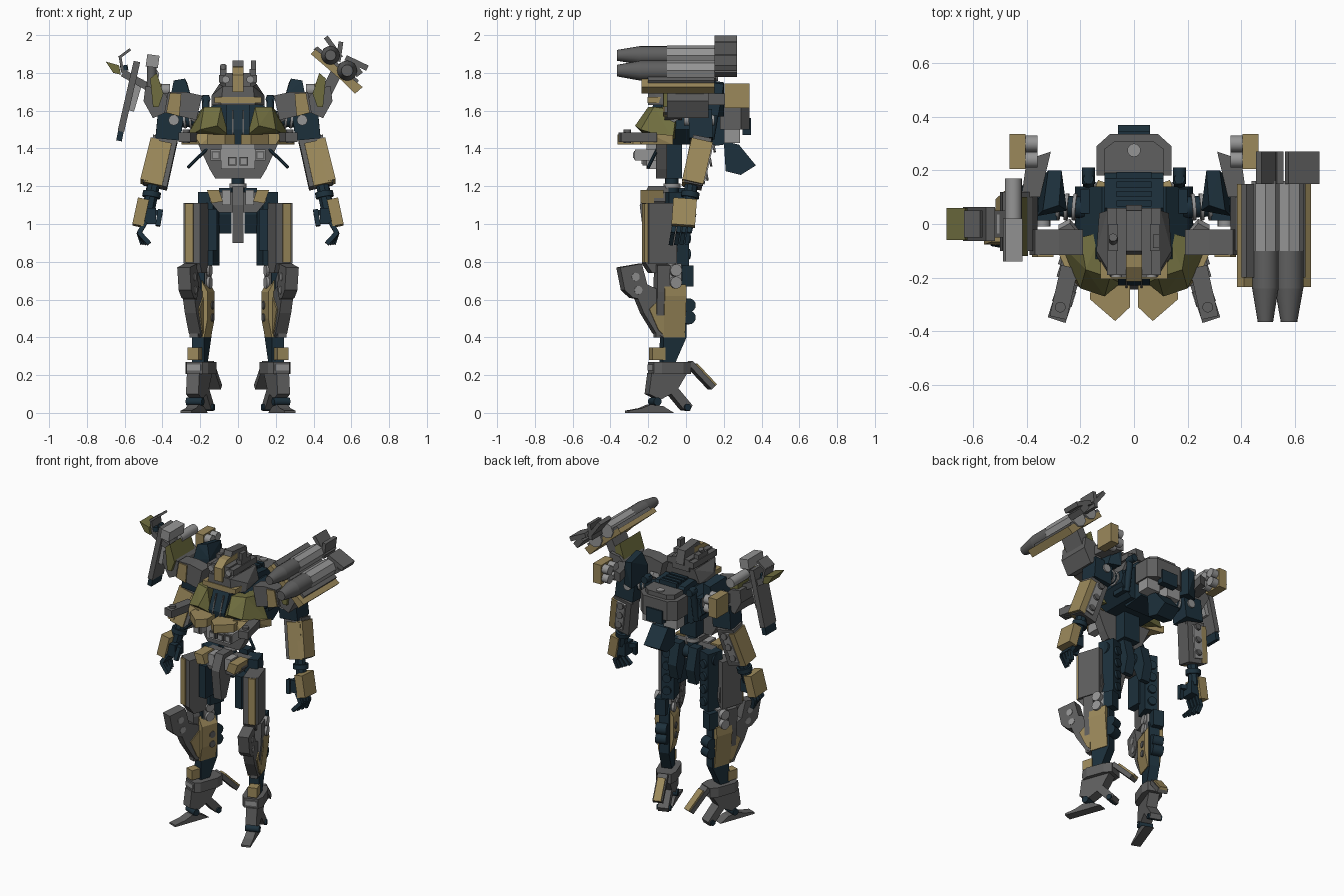
import bpy, bmesh
from math import radians
from mathutils import Vector, Matrix

COL = dict(grey=(.115, .115, .115), light=(.3, .3, .3), dark=(.012, .03, .045),
           tan=(.33, .25, .105), olive=(.16, .155, .05))
MATS = {}
for k, c in COL.items():
    MATS[k] = bpy.data.materials.new(k)
    MATS[k].diffuse_color = (*c, 1)

def part(name, mat, bm, m=1, rot=None, smooth=False):
    if rot:
        bmesh.ops.rotate(bm, verts=bm.verts, cent=rot[0], matrix=Matrix.Rotation(radians(rot[2]), 3, rot[1]))
    bmesh.ops.recalc_face_normals(bm, faces=bm.faces)
    me = bpy.data.meshes.new(name)
    bm.to_mesh(me)
    bm.free()
    if smooth:
        me.shade_smooth()
        me.set_sharp_from_angle(angle=radians(40))
    me.materials.append(MATS[mat])
    ob = bpy.data.objects.new(name, me)
    bpy.context.collection.objects.link(ob)
    if m:
        ob.modifiers.new("mirror", 'MIRROR')
    return ob

def prism(name, mat, axis, prof, a, b, m=1, rot=None):
    place = {'x': lambda u, v, t: (t, u, v), 'y': lambda u, v, t: (u, t, v), 'z': lambda u, v, t: (u, v, t)}[axis]
    bm = bmesh.new()
    lo = [bm.verts.new(place(u, v, a)) for u, v in prof]
    hi = [bm.verts.new(place(u, v, b)) for u, v in prof]
    bm.faces.new(lo)
    bm.faces.new(hi[::-1])
    for i in range(len(prof)):
        j = (i + 1) % len(prof)
        bm.faces.new((lo[i], lo[j], hi[j], hi[i]))
    return part(name, mat, bm, m, rot)

def box(name, mat, x0, x1, y0, y1, z0, z1, m=1, rot=None):
    return prism(name, mat, 'z', [(x0, y0), (x1, y0), (x1, y1), (x0, y1)], z0, z1, m, rot)

def beam(name, mat, p, q, w, d, m=1, hint=(1, 0, 0), rot=None):
    p, q = Vector(p), Vector(q)
    z = (q - p).normalized()
    x = Vector(hint)
    x = (x - z * x.dot(z)).normalized()
    R = Matrix((x, z.cross(x), z)).transposed().to_4x4()
    bm = bmesh.new()
    bmesh.ops.create_cube(bm, size=1, matrix=Matrix.Translation((p + q) / 2) @ R @ Matrix.Diagonal((w, d, (q - p).length, 1)))
    return part(name, mat, bm, m, rot)

def cyl(name, mat, p, q, r, r2=None, n=16, m=1, rot=None):
    p, q = Vector(p), Vector(q)
    bm = bmesh.new()
    bmesh.ops.create_cone(bm, cap_ends=True, segments=n, radius1=r, radius2=r if r2 is None else r2, depth=(q - p).length,
                          matrix=Matrix.Translation((p + q) / 2) @ (q - p).to_track_quat('Z', 'Y').to_matrix().to_4x4())
    return part(name, mat, bm, m, rot, n > 10)

def hull(name, mat, pts, m=1):
    bm = bmesh.new()
    bmesh.ops.convex_hull(bm, input=[bm.verts.new(p) for p in pts])
    bmesh.ops.dissolve_limit(bm, angle_limit=.02, verts=bm.verts, edges=bm.edges)
    return part(name, mat, bm, m)

# Feet, turned outward
Y = ((.2, -.09, 0), 'Z', 20)
prism("foot_sole", 'grey', 'x', [(-.325, 0), (-.325, .012), (-.25, .025), (-.2, .045), (-.13, .035), (-.07, 0)], .165, .225, rot=Y)
prism("foot_body", 'grey', 'x', [(-.2, .21), (-.215, .1), (-.15, .07), (-.09, .1), (-.02, .02), (.015, .01), (.03, .04), (-.05, .13), (.0, .21)], .165, .235, rot=Y)
cyl("toe_hinge", 'dark', (.155, -.17, .06), (.245, -.17, .06), .022, rot=Y)
cyl("heel_pin", 'dark', (.155, -.0, .03), (.245, -.0, .03), .018, rot=Y)
beam("heel_plate", 'grey', (.2, .02, .265), (.2, .15, .135), .065, .03, rot=Y)
beam("heel_plate_pad", 'tan', (.2, .055, .255), (.2, .165, .145), .05, .018, rot=Y)
prism("ankle_block", 'grey', 'z', [(.15, -.19), (.24, -.19), (.26, -.15), (.26, -.03), (.24, .02), (.15, .02), (.13, -.03), (.13, -.16)], .205, .27, rot=Y)
box("ankle_front_plate", 'light', .16, .235, -.197, -.18, .225, .255, rot=Y)

# Shins and knees, turned outward
L = ((.21, -.1, 0), 'Z', 18)
prism("shin_core", 'dark', 'x', [(-.13, .27), (-.06, .27), (0, .4), (0, .67), (-.05, .76), (-.12, .76)], .17, .235, rot=L)
box("shin_low_block", 'tan', .18, .24, -.19, -.12, .28, .345, rot=L)
prism("shin_outer_panel", 'tan', 'y', [(.2, .4), (.24, .4), (.265, .62), (.26, .68), (.21, .68)], -.13, -.01, rot=L)
prism("shin_outer_armour", 'grey', 'y', [(.19, .4), (.235, .4), (.26, .64), (.265, .78), (.22, .79), (.19, .7)], -.17, -.1, rot=L)
prism("shin_inner_panel", 'tan', 'y', [(.18, .4), (.165, .4), (.145, .5), (.145, .64), (.18, .7)], -.14, -.02, rot=L)
prism("shin_front_ridge", 'grey', 'x', [(-.13, .4), (-.17, .42), (-.24, .53), (-.27, .6), (-.22, .68), (-.13, .64)], .175, .24, rot=L)
prism("shin_side_wedge", 'tan', 'x', [(-.13, .41), (-.16, .44), (-.21, .55), (-.13, .62)], .168, .247, rot=L)
prism("knee_guard", 'grey', 'x', [(-.37, .77), (-.25, .79), (-.215, .66), (-.25, .6), (-.3, .61), (-.345, .65)], .17, .24, rot=L)
for i, (y, z) in enumerate([(-.285, .72), (-.27, .65)]):
    cyl(f"knee_guard_hole_{i}", 'light', (.167, y, z), (.243, y, z), .022, rot=L)
box("knee_joint", 'light', .165, .245, -.11, -.03, .66, .79, rot=L)
for i, z in enumerate((.69, .755)):
    cyl(f"knee_disc_{i}", 'light', (.15, -.07, z), (.275, -.07, z), .032, rot=L)
box("knee_back_block", 'dark', .18, .25, -.03, .035, .67, .78, rot=L)
for i, z in enumerate((.505, .57)):
    cyl(f"calf_roller_{i}", 'dark', (.175, .012, z), (.245, .012, z), .036, rot=L)
    cyl(f"knee_inner_stud_{i}", 'grey', (.14, -.06, z), (.16, -.06, z), .022, rot=L)

# Thighs, turned outward
T = ((.215, -.13, 0), 'Z', 18)
prism("thigh_armour", 'grey', 'x', [(-.225, .79), (-.225, 1.11), (-.06, 1.11), (-.06, .95), (-.05, .86), (-.08, .74), (-.19, .74)], .17, .245, rot=T)
box("thigh_outer_plate", 'grey', .245, .265, -.215, -.06, .79, 1.11, rot=T)
box("thigh_front_strip", 'tan', .205, .25, -.235, -.19, .795, 1.108, rot=T)
box("thigh_core", 'dark', .14, .225, -.09, .02, .78, 1.17, rot=T)
box("thigh_inner_block", 'dark', .11, .16, -.19, -.09, .86, 1.08)
for i in range(4):
    cyl(f"thigh_back_stud_{i}", 'dark', (.185, .015, .84 + .085 * i), (.185, .035, .84 + .085 * i), .028, rot=T)

# Hips
prism("pelvis", 'grey', 'y', [(-.1, 1.06), (.1, 1.06), (.15, 1.12), (.15, 1.17), (-.15, 1.17), (-.15, 1.12)], -.17, -.06, m=0)
prism("hip_wedge", 'tan', 'y', [(.08, 1.12), (.14, 1.11), (.165, 1.18), (.1, 1.18)], -.24, -.12)
box("hip_light_plate", 'light', .04, .085, -.2, -.12, 1.1, 1.18)
prism("crotch_plate", 'grey', 'x', [(-.2, 1.2), (-.245, 1.1), (-.22, .9), (-.17, .9), (-.1, 1.08), (-.08, 1.2)], -.03, .03, m=0)
cyl("hip_axle", 'dark', (-.2, -.05, 1.12), (.2, -.05, 1.12), .04, m=0)
prism("rear_skirt", 'dark', 'x', [(-.04, 1.19), (.02, 1.19), (.055, 1.05), (.03, .95), (.0, .95), (-.04, 1.05)], .035, .1)
cyl("waist_column", 'dark', (0, -.075, 1.15), (0, -.075, 1.3), .035, m=0)
cyl("waist_ring", 'light', (0, -.075, 1.19), (0, -.075, 1.215), .045, m=0)

# Abdomen
prism("abdomen_armour", 'grey', 'y', [(-.12, 1.24), (.12, 1.24), (.15, 1.29), (.21, 1.42), (-.21, 1.42), (-.15, 1.29)], -.16, -.1, m=0)
box("abdomen_spine", 'dark', -.06, .06, -.13, -.02, 1.24, 1.48, 0)
box("abdomen_front", 'light', -.09, .09, -.21, -.14, 1.29, 1.42, 0)
box("abdomen_side_vent", 'light', .09, .145, -.27, -.15, 1.335, 1.395)
for i, x in enumerate((.03, .118)):
    box(f"abdomen_vent_frame_{i}", 'grey', x - .022, x + .022, -.23 - .045 * i, -.2, 1.31 + .032 * i, 1.354 + .032 * i)
    box(f"abdomen_vent_face_{i}", 'light', x - .015, x + .015, -.235 - .045 * i, -.2, 1.317 + .032 * i, 1.347 + .032 * i)
cyl("side_strut", 'dark', (.14, -.14, 1.42), (.265, -.2, 1.3), .009, n=8)

# Chest
prism("chest_core", 'dark', 'y', [(-.14, 1.42), (.14, 1.42), (.22, 1.5), (.2, 1.57), (.12, 1.64), (-.12, 1.64), (-.2, 1.57), (-.22, 1.5)], -.13, .14, m=0)
prism("chest_centre", 'dark', 'x', [(-.22, 1.42), (-.23, 1.5), (-.17, 1.64), (-.05, 1.64), (-.05, 1.42)], -.06, .06, m=0)
beam("chest_groove", 'grey', (.028, -.23, 1.47), (.028, -.19, 1.6), .008, .02)
hull("chest_plate", 'olive', [(.05, -.22, 1.47), (.11, -.27, 1.52), (.2, -.24, 1.5), (.28, -.07, 1.45), (.1, -.05, 1.45),
     (.09, -.2, 1.62), (.18, -.17, 1.62), (.2, -.05, 1.6), (.12, -.03, 1.62)])
prism("chest_lower_flap", 'tan', 'z', [(.015, -.2), (.16, -.22), (.165, -.28), (.07, -.362), (.015, -.31)], 1.42, 1.475)
hull("chest_side_flap", 'tan', [(.13, -.24, 1.42), (.2, -.24, 1.42), (.13, -.24, 1.48), (.24, -.2, 1.48), (.3, -.07, 1.42), (.3, -.07, 1.47), (.15, -.1, 1.42)])
beam("chest_fin", 'grey', (.24, -.16, 1.46), (.283, -.35, 1.46), .065, .05)
cyl("chest_fin_pin", 'grey', (.275, -.31, 1.43), (.275, -.31, 1.5), .02)
beam("chest_rib", 'light', (.18, -.1, 1.53), (.26, -.0, 1.6), .05, .03)

# Head
cyl("neck", 'dark', (0, -.05, 1.58), (0, -.05, 1.72), .06, m=0)
hull("jaw_armour", 'grey', [(s * x, y, z) for s in (-1, 1) for x, y, z in
     [(.09, -.2, 1.63), (.14, -.12, 1.63), (.13, .04, 1.65), (.14, -.1, 1.68), (.08, -.2, 1.73), (.1, .05, 1.74)]], 0)
box("jaw_strip", 'tan', -.125, .125, -.205, -.12, 1.64, 1.672, 0)
box("face_block", 'grey', -.065, .065, -.19, .06, 1.72, 1.8, 0)
prism("head_crest", 'tan', 'x', [(-.215, 1.7), (-.215, 1.79), (-.16, 1.83), (-.05, 1.84), (-.05, 1.7)], -.03, .03, m=0)
prism("head_rear_crest", 'grey', 'x', [(-.13, 1.8), (-.1, 1.865), (.05, 1.85), (.07, 1.76), (.0, 1.74)], -.029, .029, m=0)
box("head_side_plate", 'grey', .05, .1, -.19, .06, 1.75, 1.79)
box("ear_block", 'grey', .06, .095, -.1, 0, 1.74, 1.82)
cyl("eye", 'light', (.065, -.2, 1.765), (.065, -.17, 1.765), .02)
cyl("ear_antenna", 'grey', (-.078, -.08, 1.78), (-.078, -.05, 1.84), .016, m=0)
box("tall_antenna", 'grey', .07, .095, -.09, -.04, 1.76, 1.865, 0)

# Back and backpack
prism("upper_back", 'dark', 'x', [(.0, 1.62), (.06, 1.68), (.17, 1.67), (.22, 1.6), (.2, 1.42), (.05, 1.4)], -.11, .11, m=0)
for i in range(4):
    box(f"back_rib_{i}", 'dark', -.065, .065, .065 + .035 * i, .088 + .035 * i, 1.66, 1.69, 0)
prism("backpack", 'grey', 'z', [(-.14, .18), (.14, .18), (.14, .29), (.09, .335), (-.09, .335), (-.14, .29)], 1.5, 1.63, m=0)
prism("backpack_top", 'grey', 'z', [(-.11, .19), (.11, .19), (.11, .28), (.07, .31), (-.07, .31), (-.11, .28)], 1.63, 1.66, m=0)
cyl("backpack_hatch", 'light', (0, .275, 1.65), (0, .275, 1.668), .025, m=0)
box("backpack_latch", 'dark', -.06, .06, .3, .345, 1.47, 1.56, 0)
box("backpack_lower", 'light', .03, .13, .2, .285, 1.43, 1.52)
prism("tail_thruster", 'dark', 'x', [(.2, 1.44), (.28, 1.42), (.37, 1.31), (.29, 1.26), (.21, 1.28)], -.06, .06, m=0)
cyl("back_pipe", 'dark', (.17, .13, 1.45), (.17, .17, 1.68), .02)
cyl("back_pipe_cap", 'dark', (.17, .15, 1.66), (.17, .21, 1.66), .024)
box("back_side_block", 'dark', .1, .2, .04, .13, 1.45, 1.6)

# Shoulders
prism("shoulder_block", 'grey', 'y', [(.19, 1.68), (.22, 1.55), (.39, 1.59), (.37, 1.7), (.28, 1.7)], -.115, -.02)
prism("shoulder_block_trim", 'tan', 'y', [(.3, 1.69), (.31, 1.57), (.38, 1.59), (.36, 1.695)], -.123, -.1)
hull("shoulder_top", 'dark', [(.25, .05, 1.6), (.36, .03, 1.6), (.25, .05, 1.68), (.28, .07, 1.77), (.34, .05, 1.76), (.36, .03, 1.66),
     (.27, .2, 1.75), (.32, .2, 1.74), (.27, .2, 1.57), (.35, .17, 1.57)])
cyl("shoulder_axle", 'dark', (.18, .06, 1.56), (.42, .08, 1.54), .04)
for i in range(3):
    cyl(f"shoulder_axle_ring_{i}", 'light', (.215 + .03 * i, .063, 1.557), (.228 + .03 * i, .064, 1.556), .05)
beam("shoulder_joint", 'dark', (.355, .075, 1.6), (.37, .08, 1.45), .135, .125)
cyl("shoulder_pin", 'light', (.34, -.01, 1.55), (.34, .15, 1.55), .028)
prism("shoulder_outer", 'grey', 'y', [(.36, 1.6), (.45, 1.56), (.5, 1.65), (.49, 1.73), (.42, 1.72), (.38, 1.68)], -.1, .12)
prism("shoulder_fin", 'olive', 'y', [(.395, 1.69), (.43, 1.8), (.465, 1.77), (.45, 1.62), (.42, 1.62)], -.12, .1)
box("rear_pod", 'tan', .405, .465, .205, .335, 1.615, 1.745)
for i, z in enumerate((1.65, 1.71)):
    for j, y in enumerate((.24, .3)):
        cyl(f"rear_pod_roller_{i}{j}", 'light', (.36, y, z), (.41, y, z), .03)
prism("rear_pod_bracket", 'grey', 'z', [(.35, .1), (.42, .1), (.4, .24), (.31, .27)], 1.63, 1.69)

# Arms
beam("forearm_core", 'grey', (.385, .085, 1.45), (.44, .035, 1.2), .13, .1)
beam("forearm_front_shell", 'tan', (.4, .04, 1.435), (.45, -.005, 1.21), .1, .035)
beam("forearm_outer_shell", 'tan', (.44, .085, 1.44), (.495, .035, 1.22), .045, .115)
beam("forearm_inner_shell", 'grey', (.33, .075, 1.44), (.385, .03, 1.22), .02, .08)
beam("forearm_back_shell", 'light', (.39, .13, 1.42), (.44, .085, 1.22), .06, .03)
for i in range(3):
    p = Vector((.39, .143, 1.4)).lerp(Vector((.43, .105, 1.25)), i / 2)
    cyl(f"forearm_stud_{i}", 'grey', p, p + Vector((0, .012, .002)), .022)
cyl("wrist", 'dark', (.445, .03, 1.22), (.475, .01, 1.07), .035, n=8)
cyl("wrist_ring", 'dark', (.455, .025, 1.17), (.46, .02, 1.14), .048)
beam("hand_guard", 'tan', (.5, -.005, 1.13), (.53, -.015, .99), .06, .125)
box("palm", 'dark', .435, .5, -.055, .035, 1.0, 1.085)
for i in range(4):
    y = -.06 + .028 * i
    beam(f"finger_base_{i}", 'dark', (.49, y, 1.01), (.525, y - .01, .95), .024, .022)
    beam(f"finger_tip_{i}", 'dark', (.525, y - .01, .955), (.47 + .012 * i, y - .02, .895), .024, .022)
beam("thumb_base", 'dark', (.45, -.02, 1.06), (.405, -.04, 1.06), .03, .03, hint=(0, 0, 1))
beam("thumb_tip", 'dark', (.41, -.04, 1.075), (.425, -.06, .99), .026, .026)

# Booster wing on the left shoulder
prism("wing_plate", 'tan', 'y', [(.385, 1.9), (.41, 1.925), (.66, 1.725), (.62, 1.69), (.56, 1.75)], -.235, .15, m=0)
prism("wing_skin", 'grey', 'y', [(.4, 1.925), (.42, 1.94), (.64, 1.76), (.63, 1.745)], -.2, .15, m=0)
beam("wing_mount", 'grey', (.46, .02, 1.68), (.52, .02, 1.8), .06, .15, m=0)
for n, x, z, r in (("upper", .49, 1.893, .052), ("lower", .578, 1.812, .056)):
    cyl(f"{n}_booster_body", 'light', (x, -.1, z), (x, .16, z), r, n=8, m=0)
    cyl(f"{n}_booster_nose", 'grey', (x, -.24, z), (x, -.1, z), r * .95, n=16, m=0)
    cyl(f"{n}_booster_tip", 'grey', (x, -.365, z), (x, -.24, z), r * .55, r * .95, m=0)
beam("upper_tail_fin", 'grey', (.465, .21, 1.99), (.545, .21, 1.88), .025, .12, m=0)
beam("upper_tail_flap", 'grey', (.545, .21, 1.965), (.53, .21, 1.86), .025, .12, m=0)
beam("lower_tail_fin", 'grey', (.57, .21, 1.88), (.685, .21, 1.825), .12, .03, m=0, hint=(0, 1, 0))
beam("lower_tail_flap", 'grey', (.6, .21, 1.85), (.645, .21, 1.79), .04, .12, m=0)

# Weapon rack on the right shoulder
beam("shield_blade", 'grey', (-.535, 0, 1.86), (-.62, 0, 1.49), .035, .125, m=0)
beam("shield_blade_tip", 'dark', (-.62, 0, 1.49), (-.63, 0, 1.44), .03, .11, m=0)
beam("shield_backing", 'light', (-.52, .0, 1.77), (-.57, .0, 1.6), .04, .07, m=0)
beam("rack_arm", 'grey', (-.45, .0, 1.71), (-.61, .0, 1.8), .1, .04, m=0, hint=(0, 1, 0))
hull("rack_fin", 'olive', [(x, y, z) for y in (-.06, .06) for x, z in [(-.7, 1.86), (-.63, 1.84), (-.62, 1.79), (-.66, 1.8)]], 0)
beam("rack_rod", 'grey', (-.57, 0, 1.925), (-.63, 0, 1.88), .014, .1, m=0)
beam("rack_rod_stem", 'grey', (-.625, 0, 1.89), (-.61, 0, 1.8), .014, .1, m=0)
for i, y in enumerate((-.03, .03)):
    cyl(f"rack_stud_{i}", 'dark', (-.6, y, 1.81), (-.605, y, 1.84), .02, m=0)
cyl("cannon_barrel", 'light', (-.45, -.0, 1.79), (-.45, .17, 1.79), .032, m=0)
box("cannon_body", 'light', -.485, -.42, -.14, .02, 1.83, 1.895, 0, ((-.45, 0, 1.86), 'Y', 8))
cyl("cannon_pivot", 'grey', (-.46, -.04, 1.7), (-.455, -.04, 1.85), .025, m=0)
